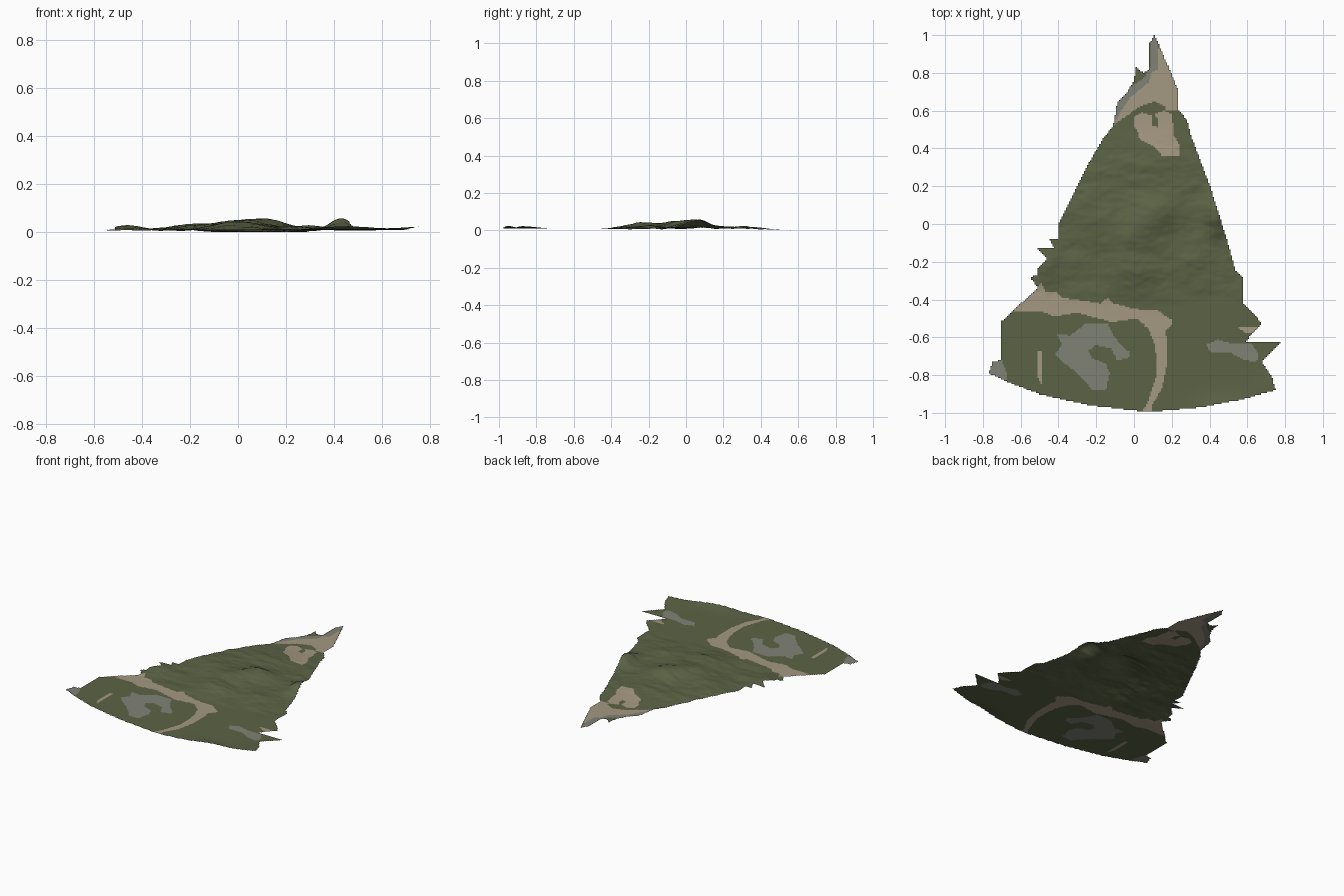
import bpy
import bmesh
import math
from mathutils import Vector, noise

STEP = 0.008

default_cube = bpy.data.objects.get("Cube")
if default_cube:
    bpy.data.objects.remove(default_cube, do_unlink=True)


def make_material(name, colour):
    material = bpy.data.materials.new(name)
    material.use_nodes = True
    material.diffuse_color = (*colour, 1)
    shader = material.node_tree.nodes["Principled BSDF"]
    shader.inputs["Base Color"].default_value = (*colour, 1)
    shader.inputs["Roughness"].default_value = 0.9
    return material


def inside(polygon, x, y):
    """Even-odd test of a point against a closed polygon."""
    result = False
    previous_x, previous_y = polygon[-1]
    for corner_x, corner_y in polygon:
        if (corner_y > y) != (previous_y > y):
            slope = (previous_x - corner_x) / (previous_y - corner_y)
            if x < corner_x + (y - corner_y) * slope:
                result = not result
        previous_x, previous_y = corner_x, corner_y
    return result


def smoothstep(start, end, value):
    t = min(max((value - start) / (end - start), 0), 1)
    return t * t * (3 - 2 * t)


# Map edges and ground patches, in hundredths of a unit
right_edge = [(11, 100), (14, 93), (17, 86), (20, 79), (23.5, 70), (23.5, 60),
              (28, 55), (30, 47), (35, 34), (41, 18), (46, 2), (50, -11),
              (54, -25), (58, -29), (58, -42), (67.5, -52.5), (59, -62),
              (77.5, -62.5), (67.5, -73), (73, -81), (75, -88)]
front_edge = [(56, -93), (35, -97), (8, -99.5), (-23, -96), (-50, -90),
              (-66, -84), (-77, -79), (-75, -73), (-70.5, -72)]
left_edge = [(-70.5, -52), (-51, -34), (-55, -28), (-51, -27), (-51, -23),
             (-46, -18), (-51, -13), (-42, -13), (-45, -8), (-40, -8),
             (-40, 0), (-35, 10), (-25, 30), (-16, 46), (-11, 52), (-9, 64),
             (-4, 69), (0, 76), (1, 83), (5, 80), (8, 82), (8, 95)]
outline = right_edge + front_edge + left_edge

back_track = [(-10, 53), (3, 62), (11, 65), (17, 62), (17, 60), (26, 60),
              (26, 70), (20, 79), (15, 93), (13, 93), (13, 82), (9, 80),
              (8, 75), (-2, 67), (-8, 58)]
back_clearing = [(0, 57), (4.5, 59), (10, 57), (9.5, 52), (12.5, 51.5),
                 (13, 55), (11, 58), (16, 60), (20, 58), (21, 47), (24, 42),
                 (24, 36), (15, 36), (11, 41), (3, 45), (2, 49), (0, 52)]
main_road = [(-65, -46.5), (-51, -33), (-49, -31), (-47, -36), (-41, -36),
             (-38, -39), (-18, -42), (-14, -39), (-11, -42), (0, -45),
             (13, -46), (20, -51), (20, -53), (17, -56), (18, -72),
             (15, -87), (10, -95), (9, -101), (3, -101), (7, -95),
             (12, -80), (11.5, -65), (8, -56), (2, -50), (-12, -52),
             (-30, -47), (-42, -49), (-50, -46)]
short_path = [(-51, -67), (-49, -67), (-49, -85), (-51, -81)]
side_path = [(55, -54.5), (66, -54.5), (62, -58), (58, -57)]

rock_field = [(-41, -58), (-34, -59), (-26, -53), (-14, -53), (-11, -59),
              (-6, -65), (-2, -68), (-3, -71), (-9, -72), (-12, -66),
              (-20, -64), (-24, -67), (-22, -71), (-15, -74), (-13, -79),
              (-15, -88), (-22, -88), (-26, -83), (-31, -78), (-38, -73),
              (-42, -69), (-38, -64)]
side_rocks = [(38, -64), (44, -61), (51, -63), (62, -63), (66, -69),
              (65, -73), (58, -72), (51, -68), (41, -68)]
corner_rocks = [(-78, -72), (-70, -72), (-67, -80), (-68, -84), (-78, -84)]
back_rocks = [(-16, 46), (-10, 53), (-8, 58), (-2, 67), (8, 75), (9, 80),
              (13, 82), (13, 101), (9, 101), (9, 84), (5, 77), (-16, 64)]

patches = [(shape, 1) for shape in (back_track, back_clearing, main_road,
                                    short_path, side_path)]
patches += [(shape, 2) for shape in (rock_field, side_rocks, corner_rocks,
                                     back_rocks)]

# Hills: centre, half widths and height
hills = [(0, -25, 14, 10, .032), (0, -5, 16, 11, .038), (13, 7, 12, 9, .040),
         (43, 5, 6, 10, .050), (30, -20, 12, 12, .015),
         (-20, 8, 12, 15, .020), (5, 30, 18, 12, .012),
         (-45, -20, 8, 9, .018), (48, -99, 16, 8, .020),
         (78, -88, 14, 12, .014)]


def ground_height(x, y):
    height = 0.009 * (1 - smoothstep(0.3, 0.6, y))
    for hill_x, hill_y, width, depth, peak in hills:
        across = (x * 100 - hill_x) / width
        along = (y * 100 - hill_y) / depth
        height += peak * math.exp(-across * across - along * along)
    # Rugged ground fades out towards the flat front and back
    rugged = smoothstep(-0.48, -0.3, y) * (1 - smoothstep(0.3, 0.55, y))
    ripple = noise.fractal(Vector((x * 7, y * 12, 0)), 0.9, 2, 4)
    return max(height + rugged * ripple * 0.006, 0)


# Ground sheet: a fine grid trimmed to the outline
mesh = bpy.data.meshes.new("terrain")
bm = bmesh.new()
columns, rows = round(1.568 / STEP), round(2 / STEP)
bmesh.ops.create_grid(bm, x_segments=columns, y_segments=rows, size=1)
for vert in bm.verts:
    vert.co.x *= 0.784

outside = []
for face in bm.faces:
    centre = face.calc_center_median() * 100
    if not inside(outline, centre.x, centre.y):
        outside.append(face)
        continue
    face.smooth = True
    for shape, colour_index in patches:
        if inside(shape, centre.x, centre.y):
            face.material_index = colour_index
bmesh.ops.delete(bm, geom=outside, context="FACES")

for vert in bm.verts:
    vert.co.z = ground_height(vert.co.x, vert.co.y)
lowest = min(vert.co.z for vert in bm.verts)
for vert in bm.verts:
    vert.co.z -= lowest
bm.to_mesh(mesh)
bm.free()

mesh.materials.append(make_material("grass green", (0.107, 0.125, 0.060)))
mesh.materials.append(make_material("sand tan", (0.376, 0.314, 0.223)))
mesh.materials.append(make_material("rock grey", (0.216, 0.223, 0.180)))
terrain = bpy.data.objects.new("terrain", mesh)
bpy.context.collection.objects.link(terrain)
